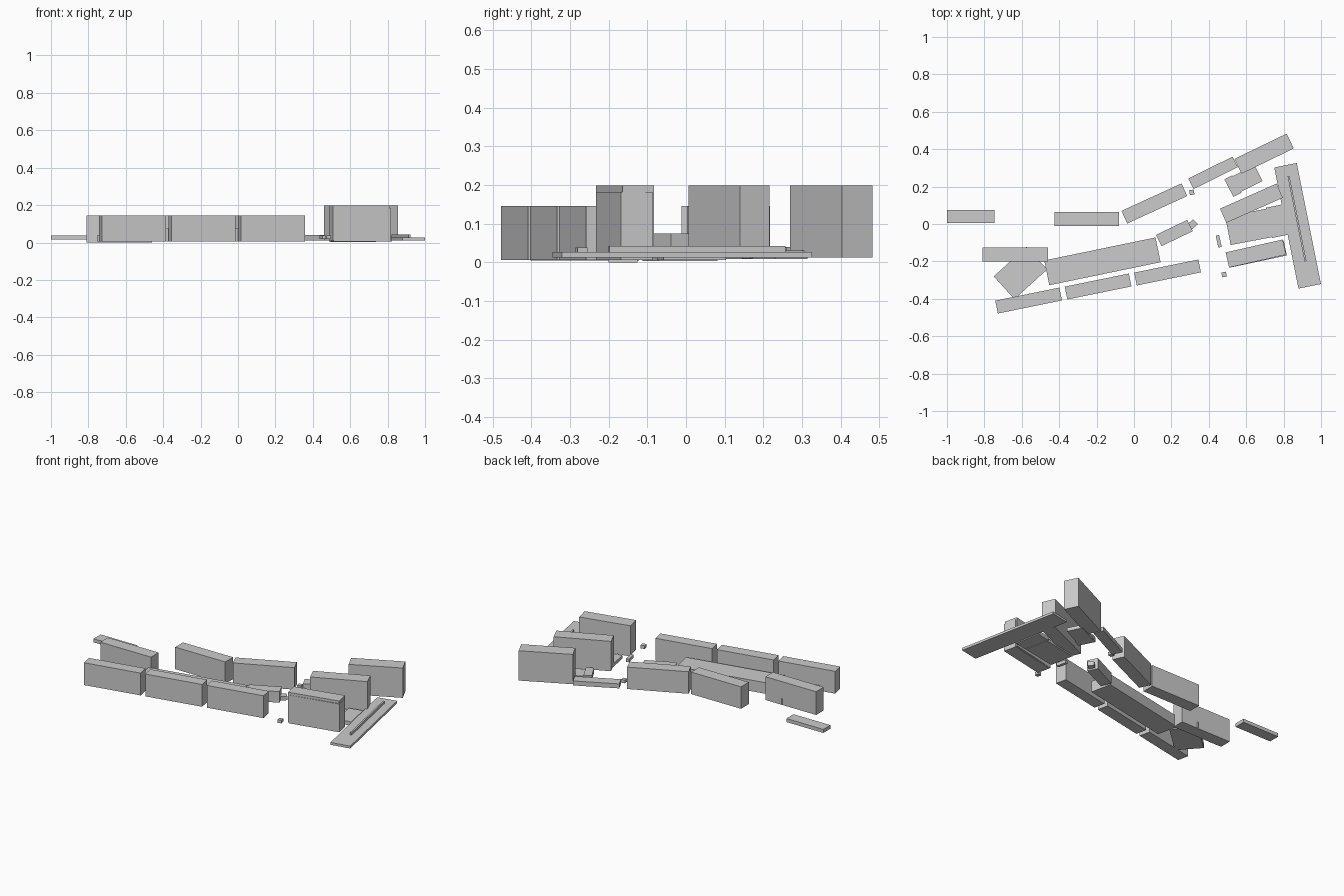
import bpy
from mathutils import Vector


def block(name, a, b, width, z0, z1):
    """Upright box: one long edge runs a->b in plan, width goes to its right."""
    a, b = Vector(a), Vector(b)
    d = (b - a).normalized()
    side = Vector((d.y, -d.x)) * width
    plan = [a, a + side, b + side, b]
    verts = [(p.x, p.y, z) for z in (z0, z1) for p in plan]
    faces = [(3, 2, 1, 0), (4, 5, 6, 7)]
    faces += [(i, (i + 1) % 4, (i + 1) % 4 + 4, i + 4) for i in range(4)]
    mesh = bpy.data.meshes.new(name)
    mesh.from_pydata(verts, [], faces)
    ob = bpy.data.objects.new(name, mesh)
    bpy.context.collection.objects.link(ob)
    return ob


# Long front row of three equal wall blocks
for i in range(3):
    x, y = -0.742 + 0.3715 * i, -0.41 + 0.075 * i
    block(f"front_wall_{i + 1}", (x, y), (x + 0.343, y + 0.07), 0.07, 0.006, 0.145)

# Rear and left walls
block("left_wall", (-0.81, -0.125), (-0.46, -0.125), 0.075, 0.0, 0.145)
block("rear_wall", (-0.425, 0.065), (-0.08, 0.065), 0.077, 0.008, 0.145)
block("rear_angled_wall", (-0.067, 0.07), (0.254, 0.217), 0.074, 0.008, 0.145)
block("far_left_slab", (-1.0, 0.075), (-0.745, 0.075), 0.07, 0.015, 0.037)

# Central platforms
block("turned_slab", (-0.75, -0.28), (-0.575, -0.121), 0.165, 0.005, 0.04)
block("main_platform", (-0.48, -0.195), (0.115, -0.072), 0.135, 0.006, 0.075)
block("ramp_block", (0.118, -0.058), (0.285, 0.022), 0.067, 0.006, 0.075)
block("ramp_end", (0.287, -0.001), (0.316, 0.026), 0.037, 0.015, 0.04)

# Tall blocks on the right
block("tall_rear", (0.537, 0.348), (0.816, 0.483), 0.088, 0.012, 0.198)
block("tall_middle", (0.46, 0.082), (0.762, 0.216), 0.083, 0.012, 0.198)
block("tall_middle_inner", (0.466, 0.083), (0.757, 0.212), 0.079, 0.012, 0.183)
block("tall_front", (0.49, -0.152), (0.795, -0.083), 0.083, 0.012, 0.198)
block("tall_front_inner", (0.496, -0.152), (0.8, -0.087), 0.083, 0.006, 0.182)

# Low slabs between the tall blocks
block("rear_low_slab", (0.29, 0.243), (0.527, 0.36), 0.063, 0.012, 0.04)
block("small_court", (0.515, 0.25), (0.645, 0.315), 0.095, 0.008, 0.03)
block("court_edge", (0.483, 0.238), (0.525, 0.26), 0.105, 0.01, 0.038)
block("yard_slab", (0.488, 0.04), (0.71, 0.082), 0.155, 0.003, 0.022)
block("yard_step", (0.705, 0.087), (0.79, 0.104), 0.165, 0.006, 0.03)

# Long plank with a raised rib
block("cross_plank", (0.75, 0.302), (0.87, 0.326), 0.66, 0.012, 0.027)
block("plank_rib", (0.821, 0.256), (0.831, 0.258), 0.465, 0.026, 0.042)

# Small loose pieces
block("small_bar", (0.437, -0.063), (0.455, -0.059), 0.065, 0.018, 0.038)
block("small_piece_front", (0.467, -0.26), (0.491, -0.255), 0.026, 0.018, 0.038)
block("small_piece_rear", (0.295, 0.18), (0.319, 0.184), 0.026, 0.018, 0.038)
